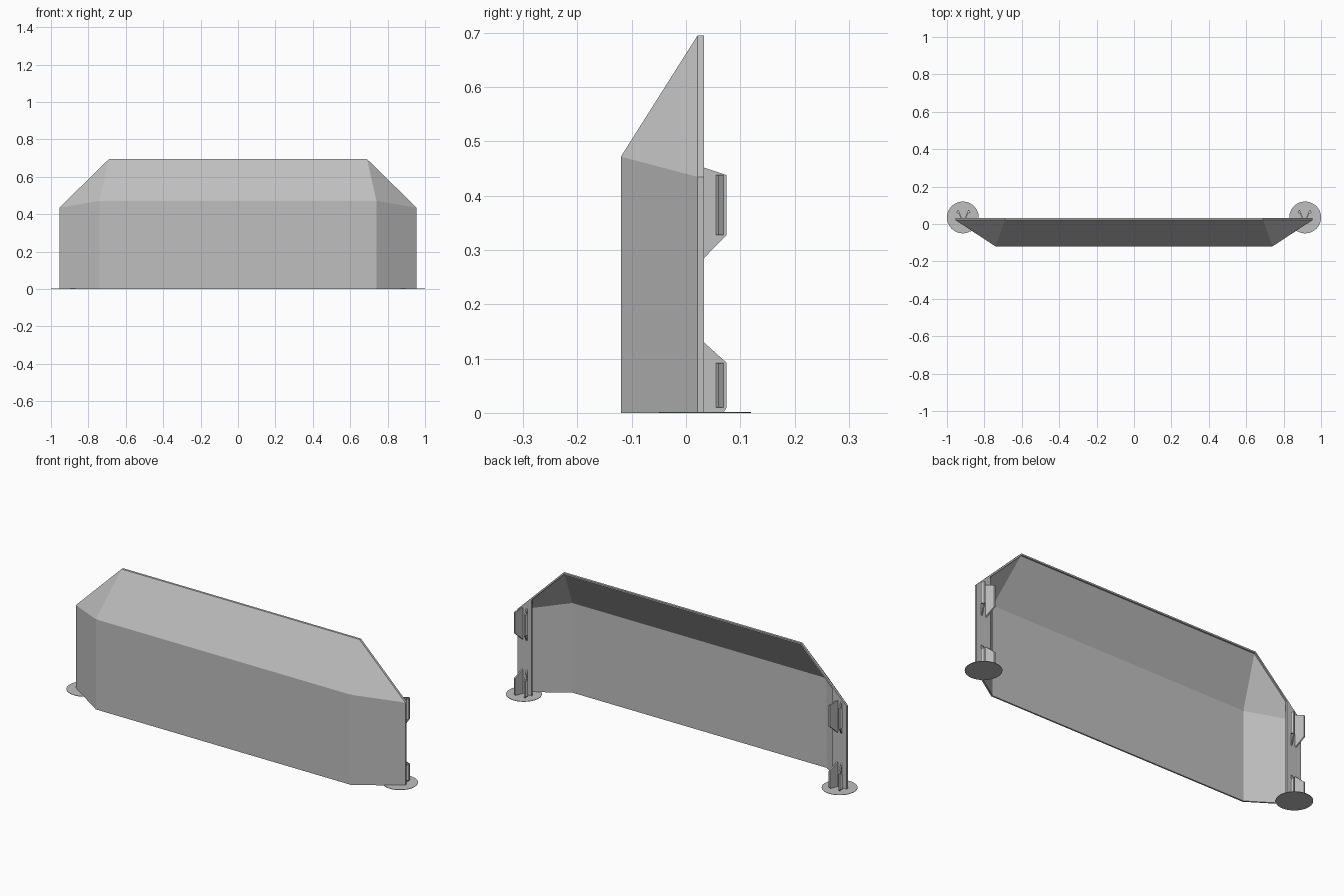
import bpy, bmesh
from math import radians

cube = bpy.data.objects.get("Cube")
if cube:
    bpy.data.objects.remove(cube)

grey = bpy.data.materials.new("light_grey")
grey.use_nodes = True
colour = (0.52, 0.52, 0.52, 1)
grey.diffuse_color = colour
grey.node_tree.nodes["Principled BSDF"].inputs["Base Color"].default_value = colour


def finish(name, bm):
    bmesh.ops.recalc_face_normals(bm, faces=bm.faces)
    mesh = bpy.data.meshes.new(name)
    bm.to_mesh(mesh)
    bm.free()
    mesh.materials.append(grey)
    ob = bpy.data.objects.new(name, mesh)
    bpy.context.collection.objects.link(ob)
    return ob


def prism(name, outline, shift):
    """Close an outline of 3D points into a solid by moving it along shift."""
    bm = bmesh.new()
    face = bm.faces.new([bm.verts.new(p) for p in outline])
    new = bmesh.ops.extrude_face_region(bm, geom=[face])["geom"]
    bmesh.ops.translate(bm, vec=shift, verts=[v for v in new if isinstance(v, bmesh.types.BMVert)])
    return finish(name, bm)


# Faceted shield: front, sloping hood, angled ends and a short rear rim
FRONT, RIM, BACK = -0.12, 0.021, 0.033
HALF, END, CREST = 0.74, 0.955, 0.69
SHOULDER, TOP = 0.435, 0.695
bm = bmesh.new()


def pair(x, y, z):
    return [bm.verts.new((s * x, y, z)) for s in (-1, 1)]


front_low, front_high = pair(HALF, FRONT, 0), pair(HALF, FRONT, 0.472)
end_low, end_high = pair(END, RIM, 0), pair(END, RIM, SHOULDER)
rim_low, rim_high = pair(END, BACK, 0), pair(END, BACK, SHOULDER)
crest, rim_crest = pair(CREST, RIM, TOP), pair(CREST, BACK, TOP)
for a, b in ((front_low, front_high), (front_high, crest), (crest, rim_crest)):
    bm.faces.new((a[0], a[1], b[1], b[0]))
for i in (0, 1):
    bm.faces.new((front_low[i], end_low[i], end_high[i], front_high[i]))
    bm.faces.new((front_high[i], end_high[i], crest[i]))
    bm.faces.new((end_high[i], rim_high[i], rim_crest[i], crest[i]))
    bm.faces.new((end_low[i], rim_low[i], rim_high[i], end_high[i]))
shield = finish("shield_shell", bm)
# Face every panel outwards before thickening inwards
if shield.data.polygons[0].normal.y > 0:
    shield.data.flip_normals()
solid = shield.modifiers.new("wall", "SOLIDIFY")
solid.thickness = 0.008
solid.offset = -1
solid.use_even_offset = True

# Side, upper and lower clip profiles in (y, z)
UPPER = [(BACK, 0.285), (0.075, 0.328), (0.075, 0.438), (BACK, 0.452)]
LOWER = [(BACK, 0.002), (0.07, 0.002), (0.075, 0.01), (0.075, 0.092), (BACK, 0.13)]

for side, s in (("right", -1), ("left", 1)):
    # Flat mounting flange behind each end
    inner = 0.872
    slope_z = SHOULDER + (END - inner) * (TOP - SHOULDER) / (END - CREST)
    prism(side + "_flange",
          [(s * x, RIM + 0.004, z) for x, z in
           ((END, 0), (inner, 0), (inner, slope_z), (END, SHOULDER))], (0, BACK - RIM - 0.004, 0))

    # Splayed clip prongs with a small lip at the tip
    for level, profile in (("upper", UPPER), ("lower", LOWER)):
        for prong, d in (("inner", -1), ("outer", 1)):
            def splay(y):
                return s * 0.912 + d * (0.009 + 0.4 * (y - BACK))
            prism(f"{side}_{level}_{prong}_prong",
                  [(splay(y), y, z) for y, z in profile], (d * 0.007, 0, 0))
            z0, z1 = min(z for y, z in profile if y > 0.07), max(z for y, z in profile if y > 0.07)
            tip = splay(0.066) + d * 0.004
            prism(f"{side}_{level}_{prong}_lip",
                  [(tip, 0.075, z0), (tip + d * 0.012, 0.06, z0), (tip, 0.055, z0)], (0, 0, z1 - z0))

    # Thin round foot
    bm = bmesh.new()
    bmesh.ops.create_cone(bm, cap_ends=True, segments=48, radius1=0.085, radius2=0.085, depth=0.002)
    bmesh.ops.translate(bm, vec=(s * 0.915, 0.035, 0.001), verts=bm.verts)
    foot = finish(side + "_foot_disc", bm)
    bpy.ops.object.select_all(action="DESELECT")
    foot.select_set(True)
    bpy.context.view_layer.objects.active = foot
    bpy.ops.object.shade_smooth_by_angle(angle=radians(30))
